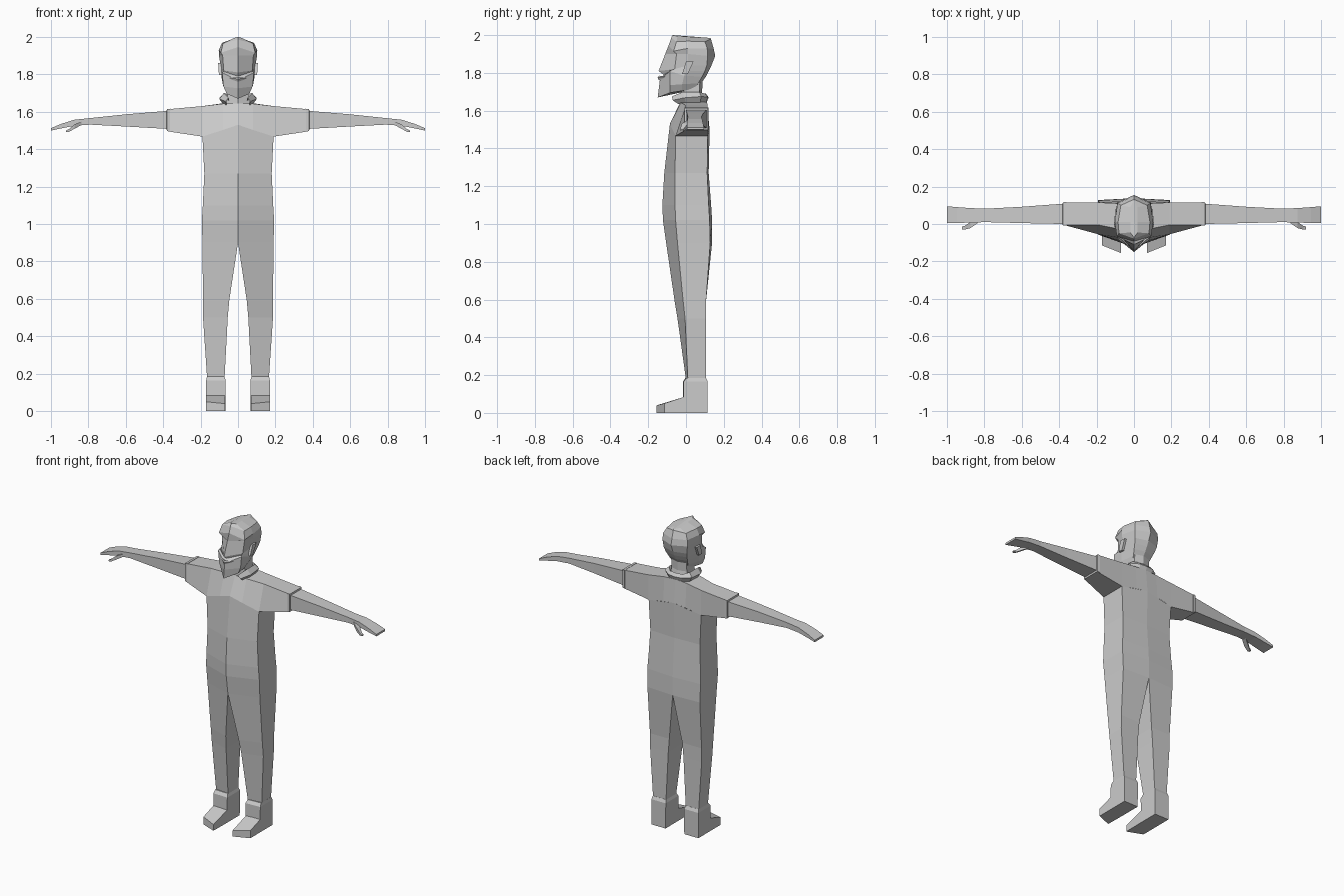
import bpy, bmesh

grey = bpy.data.materials.new("light_grey")
grey.diffuse_color = (0.6, 0.6, 0.6, 1)


def mirrored_loft(name, *lofts, closed=True, caps=True):
    """Skin rings of (x, y, z) points, mirror across x = 0, weld the seam."""
    bm = bmesh.new()
    for rings in lofts:
        n = len(rings[0])
        for s in (1, -1):
            vs = [[bm.verts.new((s * x, y, z)) for x, y, z in r] for r in rings]
            for a, b in zip(vs, vs[1:]):
                for i in range(n if closed else n - 1):
                    j = (i + 1) % n
                    bm.faces.new((a[i], a[j], b[j], b[i]))
            if caps:
                bm.faces.new(vs[0])
                bm.faces.new(vs[-1])
    # drop hidden walls on the centre plane
    inner = [f for f in bm.faces if all(abs(v.co.x) < 1e-5 for v in f.verts)]
    bmesh.ops.delete(bm, geom=inner, context='FACES')
    bmesh.ops.remove_doubles(bm, verts=bm.verts, dist=1e-4)
    bmesh.ops.recalc_face_normals(bm, faces=bm.faces)
    me = bpy.data.meshes.new(name)
    bm.to_mesh(me)
    bm.free()
    me.materials.append(grey)
    ob = bpy.data.objects.new(name, me)
    bpy.context.collection.objects.link(ob)
    return ob


def slab(z, xi, xo, yif, yof, yob, yib):
    """Horizontal ring: inner front, outer front, outer back, inner back."""
    return [(xi, yif, z), (xo, yof, z), (xo, yob, z), (xi, yib, z)]


def section(x, y0, y1, z0, z1):
    """Vertical rectangular ring across an arm."""
    return [(x, y0, z0), (x, y0, z1), (x, y1, z1), (x, y1, z0)]


# Suit: legs and waist up to the chest line
chest = [(0, -.085, 1.53), (.19, -.055, 1.467), (.19, .115, 1.467), (0, .125, 1.50)]
lower = [
    slab(.175, .072, .165, 0, .01, .105, .105),
    slab(.50, .055, .187, -.045, -.005, .105, .105),
    slab(.59, .047, .187, -.06, -.015, .106, .106),
    slab(.90, 0, .19, -.105, -.045, .128, .138),
    slab(1.02, 0, .193, -.122, -.055, .125, .138),
    slab(1.10, 0, .188, -.125, -.058, .12, .133),
    slab(1.27, 0, .18, -.115, -.058, .112, .12),
    chest,
]
# Suit: shoulders and short sleeves, run outward from the centre
upper = [
    [chest[0], (0, -.03, 1.645), (0, .11, 1.65), chest[3]],
    [(.08, -.073, 1.503), (.08, -.027, 1.643), (.08, .11, 1.645), (.08, .121, 1.487)],
    [chest[1], (.19, -.005, 1.63), (.19, .115, 1.63), chest[2]],
    section(.375, -.005, .115, 1.495, 1.613),
]
suit = mirrored_loft("suit", lower, upper, caps=False)
# Close the underarm-free ends left open by the skin
bm = bmesh.new()
bm.from_mesh(suit.data)
walls = [f for f in bm.faces if len(f.verts) == 4
         and all(1.46 < v.co.z < 1.54 and abs(v.co.x) < .195 for v in f.verts)]
bmesh.ops.delete(bm, geom=walls, context='FACES')
bm.to_mesh(suit.data)
bm.free()

# Sleeve cuffs
mirrored_loft("sleeve_cuffs", [
    section(.362, -.008, .118, 1.495, 1.616), section(.38, -.008, .116, 1.498, 1.614),
    section(.382, .002, .108, 1.508, 1.604)])

# Arms and flat hands
mirrored_loft("arms", [
    section(.37, 0, .109, 1.508, 1.605), section(.60, .005, .092, 1.521, 1.586),
    section(.79, .01, .082, 1.531, 1.566), section(.875, .008, .085, 1.525, 1.557),
    section(.945, .005, .09, 1.511, 1.535), section(1.0, .005, .095, 1.499, 1.512)])

# Thumbs
mirrored_loft("thumbs", [
    section(.835, .005, .035, 1.53, 1.548), section(.875, -.022, .01, 1.508, 1.532),
    section(.905, -.03, -.01, 1.492, 1.506), section(.92, -.028, -.014, 1.492, 1.499)])

# Boots: shaft with a turned-over top, then a wedge foot with an angled toe
mirrored_loft("boot_shafts", [
    slab(0, .068, .17, -.015, -.015, .115, .115),
    slab(.165, .066, .17, -.017, -.012, .115, .115),
    slab(.185, .072, .166, -.003, .002, .106, .106)])
mirrored_loft("boot_toes", [
    [(.068, 0, 0), (.17, 0, 0), (.17, 0, .09), (.068, 0, .09)],
    [(.068, -.015, 0), (.17, -.015, 0), (.17, -.015, .083), (.068, -.015, .083)],
    [(.07, -.155, 0), (.17, -.115, 0), (.17, -.115, .05), (.07, -.155, .04)]])

# Neck
mirrored_loft("neck", [
    slab(1.62, 0, .065, -.03, -.01, .085, .10),
    slab(1.70, 0, .055, -.03, -.01, .07, .085),
    slab(1.78, 0, .055, -.03, -.01, .075, .09)])

# Collar: flared band, open at the throat
mirrored_loft("collar", [
    [(.06, -.04, 1.635), (.08, .0, 1.64), (.08, .075, 1.643), (.045, .105, 1.645), (0, .11, 1.645)],
    [(.066, -.07, 1.655), (.10, -.01, 1.668), (.098, .08, 1.675), (.05, .115, 1.672), (0, .12, 1.67)],
    [(.05, -.075, 1.675), (.076, -.015, 1.70), (.075, .07, 1.70), (.045, .10, 1.69), (0, .105, 1.69)],
    [(.048, -.045, 1.66), (.06, -.01, 1.67), (.055, .055, 1.67), (.035, .08, 1.66), (0, .085, 1.66)],
], closed=False, caps=False)

# Head: rings run front centre, cheek, side, back corner, back centre
mirrored_loft("head", [
    [(0, -.15, 1.67), (.06, -.085, 1.695), (.06, -.02, 1.705), (.05, .045, 1.715), (0, .06, 1.715)],
    [(0, -.143, 1.725), (.078, -.085, 1.735), (.08, -.02, 1.74), (.06, .065, 1.745), (0, .08, 1.745)],
    [(0, -.138, 1.765), (.085, -.085, 1.81), (.088, -.01, 1.785), (.07, .085, 1.78), (0, .105, 1.78)],
    [(0, -.118, 1.79), (.078, -.075, 1.815), (.09, .0, 1.81), (.078, .10, 1.81), (0, .12, 1.81)],
    [(0, -.145, 1.81), (.076, -.06, 1.82), (.092, .01, 1.84), (.085, .11, 1.84), (0, .135, 1.84)],
    [(0, -.11, 1.90), (.082, -.05, 1.90), (.102, .01, 1.90), (.09, .115, 1.89), (0, .155, 1.89)],
    [(0, -.092, 1.945), (.092, -.066, 1.915), (.103, .01, 1.93), (.088, .112, 1.93), (0, .146, 1.93)],
    [(0, -.078, 1.985), (.08, -.05, 1.965), (.085, .01, 1.968), (.07, .10, 1.965), (0, .132, 1.98)],
    [(0, -.072, 2.0), (.02, -.045, 1.994), (.02, .01, 1.992), (.02, .09, 1.984), (0, .128, 1.985)],
])

# Lips: small diamond on the jaw
mirrored_loft("lips", [
    [(0, -.143, 1.785), (0, -.15, 1.775), (0, -.143, 1.76), (0, -.12, 1.775)],
    [(.045, -.11, 1.782), (.045, -.113, 1.78), (.045, -.11, 1.775), (.045, -.10, 1.78)]])

# Ears
mirrored_loft("ears", [
    [(.08, -.02, 1.795), (.08, .01, 1.795), (.08, .04, 1.86), (.08, .0, 1.86)],
    [(.102, -.02, 1.795), (.102, .01, 1.795), (.106, .04, 1.86), (.106, .0, 1.86)]])
